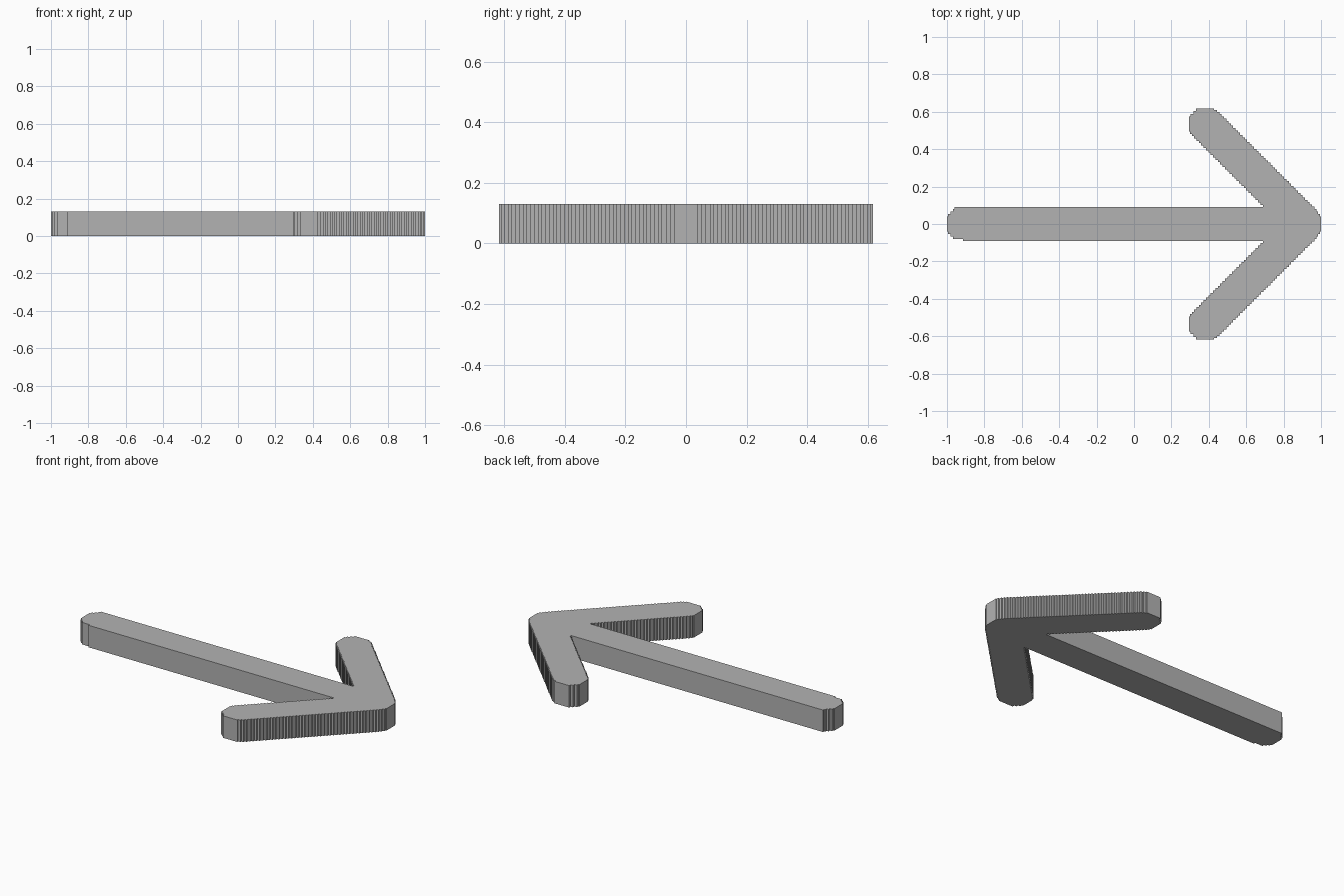
import bpy
import bmesh

cube = bpy.data.objects.get("Cube")
if cube:
    bpy.data.objects.remove(cube, do_unlink=True)

THICKNESS = 0.13
STEP = 0.0125

grey = bpy.data.materials.new("mid_grey")
grey.use_nodes = True
colour = (0.45, 0.45, 0.45, 1)
grey.diffuse_color = colour
grey.node_tree.nodes["Principled BSDF"].inputs["Base Color"].default_value = colour


def stepped(path):
    """Turn every slanted segment of a path into a fine staircase."""
    out = [path[0]]
    for (ax, ay), (bx, by) in zip(path, path[1:]):
        if abs(ax - bx) > 0.001 and abs(ay - by) > 0.001:
            n = max(2, round(abs(by - ay) / STEP))
            dx, dy = (bx - ax) / n, (by - ay) / n
            for i in range(n):
                x = ax + (i + 0.5) * dx
                out += [(x, ay + i * dy), (x, ay + (i + 1) * dy)]
        out.append((bx, by))
    return out


# Half outline from the tail to the tip
tail_back = [(-1, 0.04), (-0.96, 0.08)]
barb_and_tip = [
    (0.695, 0.09), (0.315, 0.47), (0.295, 0.495), (0.295, 0.575),
    (0.34, 0.617), (0.42, 0.617), (0.45, 0.60), (0.97, 0.08), (1, 0.04),
]
upper = stepped(tail_back + [(-0.96, 0.09)] + barb_and_tip)
lower = stepped(tail_back + [(-0.915, 0.08), (-0.915, 0.09)] + barb_and_tip)
outline = upper + [(x, -y) for x, y in reversed(lower)]

# Arrow slab: extruded outline
bm = bmesh.new()
base = bm.faces.new([bm.verts.new((x, y, 0)) for x, y in outline])
top = bmesh.ops.extrude_face_region(bm, geom=[base], use_keep_orig=True)
for v in top["geom"]:
    if isinstance(v, bmesh.types.BMVert):
        v.co.z = THICKNESS
bmesh.ops.recalc_face_normals(bm, faces=bm.faces)
mesh = bpy.data.meshes.new("arrow")
bm.to_mesh(mesh)
bm.free()
mesh.materials.append(grey)
arrow = bpy.data.objects.new("arrow", mesh)
bpy.context.collection.objects.link(arrow)
